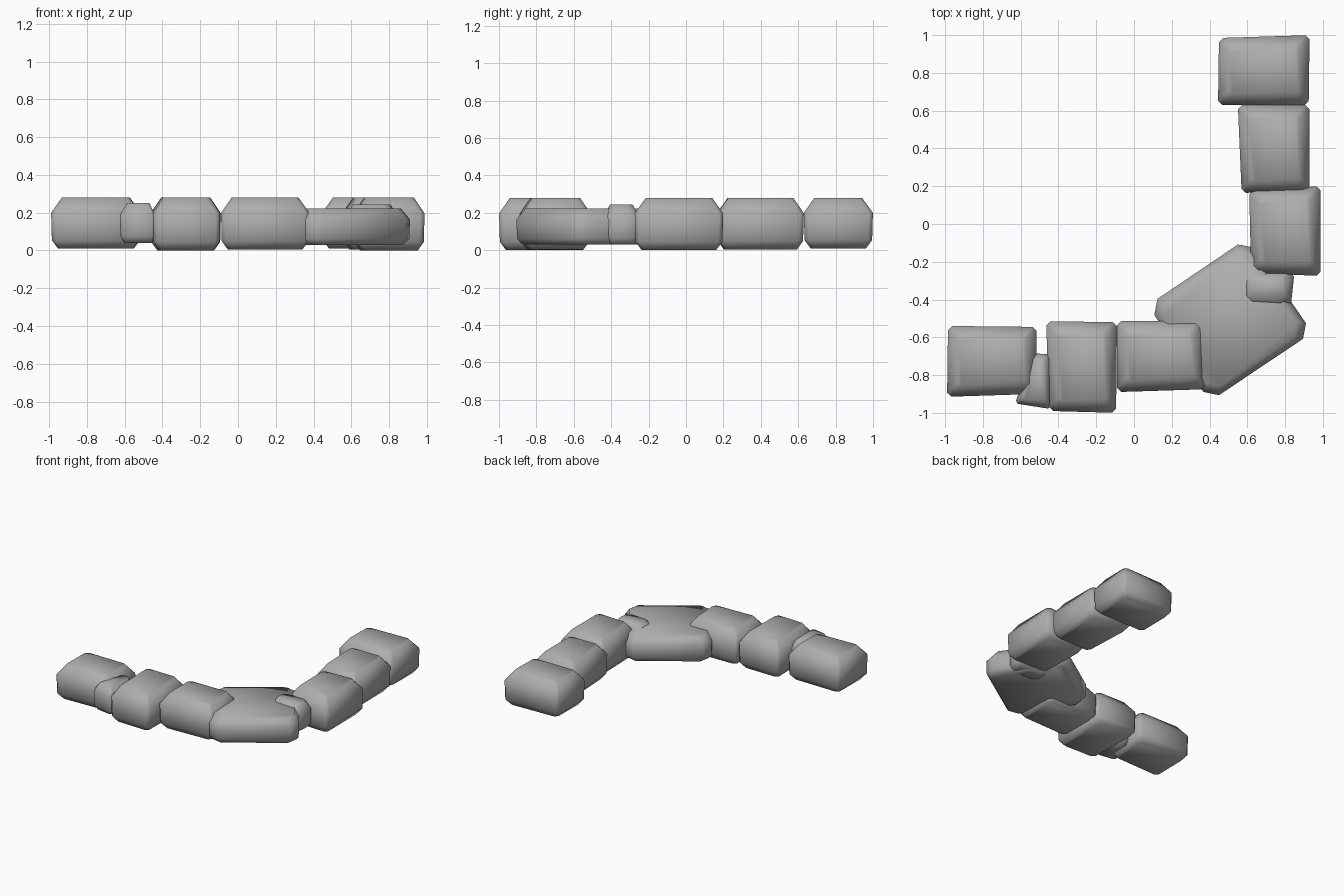
import bpy, bmesh
from mathutils import Vector

if "Cube" in bpy.data.objects:
    bpy.data.objects.remove(bpy.data.objects["Cube"])

# Dark grey rock
rock = bpy.data.materials.new("dark_rock")
rock.diffuse_color = (0.42, 0.42, 0.42, 1)
rock.use_nodes = True
rock.node_tree.nodes["Principled BSDF"].inputs["Base Color"].default_value = rock.diffuse_color


def inset(pts, t):
    """Offset a counter-clockwise convex outline inwards by t."""
    out = []
    n = len(pts)
    for i, p in enumerate(pts):
        a = (p - pts[i - 1]).normalized()
        b = (pts[(i + 1) % n] - p).normalized()
        n1, n2 = Vector((-a.y, a.x)), Vector((-b.y, b.x))
        out.append(p + (n1 + n2) * t / (1 + n1.dot(n2)))
    return out


def chamfer(pts, c):
    """Cut each outline corner into two points."""
    out = []
    n = len(pts)
    for i, p in enumerate(pts):
        out.append(p + (pts[i - 1] - p).normalized() * c)
        out.append(p + (pts[(i + 1) % n] - p).normalized() * c)
    return out


def stone(name, corners, z0, z1, edge=0.04, corner=0.022):
    """Worn low-poly stone block: four stacked outlines, smooth shaded."""
    h = z1 - z0
    outline = [Vector(c) for c in corners]
    levels = [(z0, edge * 0.9), (z0 + h * 0.16, edge * 0.1),
              (z0 + h * 0.7, 0.0), (z1, edge * 1.4)]
    bm = bmesh.new()
    rings = [[bm.verts.new((p.x, p.y, z))
              for p in chamfer(inset(outline, t), corner)]
             for z, t in levels]
    n = len(rings[0])
    for lo, hi in zip(rings, rings[1:]):
        for i in range(n):
            j = (i + 1) % n
            bm.faces.new((lo[i], lo[j], hi[j], hi[i]))
    bm.faces.new(rings[0][::-1])
    bm.faces.new(rings[-1])
    for f in bm.faces:
        f.smooth = True
    mesh = bpy.data.meshes.new(name)
    bm.to_mesh(mesh)
    bm.free()
    mesh.materials.append(rock)
    obj = bpy.data.objects.new(name, mesh)
    bpy.context.collection.objects.link(obj)
    return obj


# Front row of stones, left to right
stone("left_end_stone", [(-0.99, -0.915), (-0.52, -0.90), (-0.515, -0.545), (-0.985, -0.54)], 0.01, 0.28)
stone("left_filler_stone", [(-0.63, -0.95), (-0.44, -0.98), (-0.44, -0.69), (-0.54, -0.685)], 0.04, 0.25, 0.02, 0.015)
stone("front_stone_1", [(-0.45, -0.99), (-0.095, -1.0), (-0.09, -0.52), (-0.465, -0.515)], 0.0, 0.28)
stone("front_stone_2", [(-0.09, -0.89), (0.38, -0.875), (0.365, -0.51), (-0.09, -0.515)], 0.005, 0.28)

# Large diagonal stone at the bend
stone("corner_stone", [(0.075, -0.43), (0.40, -0.94), (0.945, -0.575), (0.60, -0.075)], 0.03, 0.222, 0.025, 0.06)

# Side row of stones, front to back
stone("right_filler_stone", [(0.57, -0.43), (0.83, -0.445), (0.85, -0.25), (0.575, -0.25)], 0.03, 0.243, 0.025, 0.03)
stone("side_stone_1", [(0.62, -0.26), (0.988, -0.275), (0.988, 0.20), (0.61, 0.18)], 0.0, 0.28)
stone("side_stone_2", [(0.57, 0.165), (0.93, 0.17), (0.93, 0.63), (0.55, 0.63)], 0.005, 0.28)
stone("right_end_stone", [(0.445, 0.63), (0.925, 0.63), (0.93, 1.0), (0.45, 0.985)], 0.01, 0.28)
